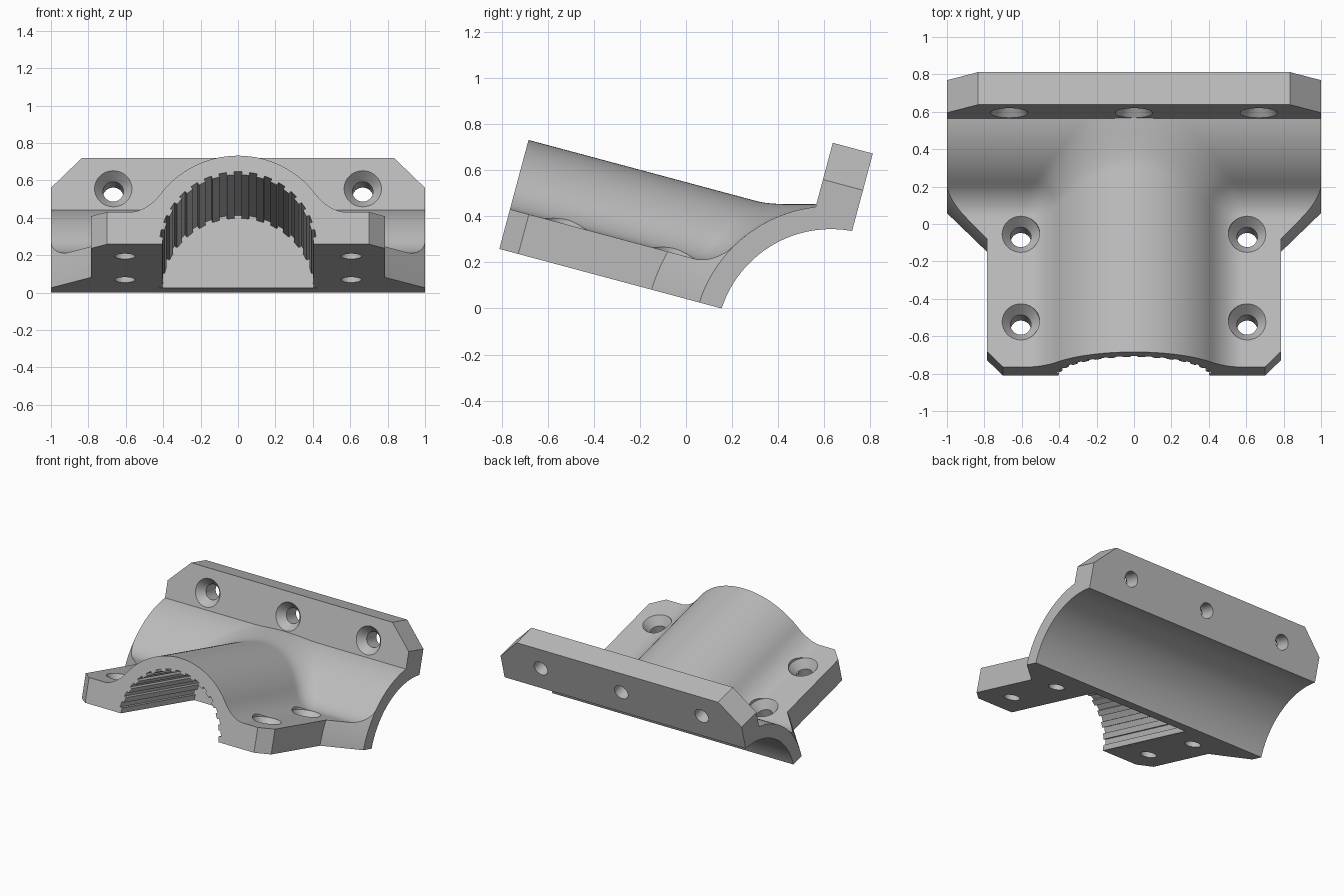
import bpy, bmesh, math
from mathutils import Matrix, Vector

if "Cube" in bpy.data.objects:
    bpy.data.objects.remove(bpy.data.objects["Cube"])

# Main sizes, in the part's own untilted frame
TILT = math.radians(-15)
PIPE_Y, PIPE_Z, PIPE_IN, PIPE_OUT = 0.499, -0.027, 0.5, 0.6
TUBE_Z, TUBE_OUT = -0.02, 0.51
FLANGE_TOP, FLANGE_X, FRONT = 0.178, 0.785, -1.0
PLATE_FRONT, PLATE_BACK, PLATE_TOP = 0.28, 0.46, 0.82
FILLET = 0.1

grey = bpy.data.materials.new("plain grey")
grey.use_nodes = True
colour = (0.5, 0.5, 0.5, 1)
grey.diffuse_color = colour
grey.node_tree.nodes["Principled BSDF"].inputs["Base Color"].default_value = colour


def finish(name, bm):
    bmesh.ops.recalc_face_normals(bm, faces=bm.faces)
    mesh = bpy.data.meshes.new(name)
    bm.to_mesh(mesh)
    bm.free()
    mesh.materials.append(grey)
    obj = bpy.data.objects.new(name, mesh)
    bpy.context.collection.objects.link(obj)
    return obj


def loft(name, rings, cyclic=False):
    """Skin closed rings of points; cap the ends unless the loft is cyclic."""
    bm = bmesh.new()
    loops = [[bm.verts.new(p) for p in ring] for ring in rings]
    n = len(loops[0])
    pairs = list(zip(loops, loops[1:])) + ([(loops[-1], loops[0])] if cyclic else [])
    for a, b in pairs:
        for i in range(n):
            j = (i + 1) % n
            bm.faces.new((a[i], a[j], b[j], b[i]))
    if not cyclic:
        bm.faces.new(loops[0])
        bm.faces.new(loops[-1])
    return finish(name, bm)


def circle(r, n):
    return [(r * math.cos(math.tau * i / n), r * math.sin(math.tau * i / n)) for i in range(n)]


def combine(target, tool, operation="DIFFERENCE"):
    tool.hide_render = True
    mod = target.modifiers.new("combine", "BOOLEAN")
    mod.operation, mod.solver, mod.object = operation, "EXACT", tool
    bpy.context.view_layer.objects.active = target
    bpy.ops.object.modifier_apply(modifier=mod.name)
    bpy.data.objects.remove(tool)


def round_union(a, b, r):
    """Join two distances with a circular fillet."""
    return max(r, min(a, b)) - math.hypot(max(r - a, 0), max(r - b, 0))


def top_height(x, y):
    """Height of the filleted tube, flange and cross pipe."""
    low, high = 0.0, 1.0
    for _ in range(24):
        z = (low + high) / 2
        tube = math.hypot(x, z - TUBE_Z) - TUBE_OUT
        pipe = math.hypot(y - PIPE_Y, z - PIPE_Z) - PIPE_OUT
        d = round_union(round_union(tube, z - FLANGE_TOP, FILLET), pipe, FILLET)
        low, high = (z, high) if d < 0 else (low, z)
    return low


# Body: each section runs along x, closed along the flat underside
NX, NY = 120, 80
sections = []
for j in range(NY + 1):
    y = FRONT + (PLATE_BACK - 0.03 - FRONT) * j / NY
    xs = [-1 + 2 * i / NX for i in range(NX + 1)]
    sections.append([(x, y, top_height(x, y)) for x in xs] + [(1, y, 0), (-1, y, 0)])
body = loft("pipe_tee_clamp", sections)

# Conical trim that narrows the cross pipe to the flange width
trim = [(FLANGE_X, PIPE_OUT + 1 - FLANGE_X), (1.05, PIPE_OUT - 0.05), (1.05, 3), (FLANGE_X, 3)]
for side in (-1, 1):
    rings = [[(side * x, PIPE_Y + r * c, PIPE_Z + r * s) for x, r in trim]
             for c, s in circle(1, 128)]
    combine(body, loft("side_trim", rings, cyclic=True))
    # Chamfered front corner of the flange
    corner = [(FLANGE_X - 0.185, FRONT - 0.1), (FLANGE_X + 0.1, FRONT - 0.1),
              (FLANGE_X + 0.1, FRONT + 0.185)]
    combine(body, loft("corner_trim", [[(side * x, y, z) for x, y in corner] for z in (-0.1, 0.5)]))

# Upright mounting plate with chamfered top corners
CH = 0.165
outline = [(-1, 0.3), (1, 0.3), (1, PLATE_TOP - CH), (1 - CH, PLATE_TOP),
           (CH - 1, PLATE_TOP), (-1, PLATE_TOP - CH)]
plate = loft("mounting_plate", [[(x, y, z) for x, z in outline] for y in (PLATE_FRONT, PLATE_BACK)])
combine(body, plate, "UNION")

# Hollow of the cross pipe
combine(body, loft("pipe_hollow", [[(x, PIPE_Y + a, PIPE_Z + b) for a, b in circle(PIPE_IN, 128)]
                                   for x in (-1.2, 1.2)]))

# Blind toothed bore of the tube
TEETH = 32
gear = []
for k in range(TEETH):
    for f, r in ((-0.25, 0.405), (-0.25, 0.422), (0.25, 0.422), (0.25, 0.405)):
        a = math.tau * (k + f) / TEETH
        gear.append((r * math.cos(a), TUBE_Z + r * math.sin(a)))
combine(body, loft("toothed_bore", [[(x, y, z) for x, z in gear] for y in (FRONT - 0.1, -0.1)]))


def screw_hole(origin, direction):
    """Through hole with a countersunk head recess."""
    turn = Vector((0, 0, 1)).rotation_difference(Vector(direction)).to_matrix()
    steps = [(-0.1, 0.1), (0, 0.1), (0.06, 0.055), (0.3, 0.055)]
    rings = [[Vector(origin) + turn @ Vector((a, b, h)) for a, b in circle(r, 40)] for h, r in steps]
    combine(body, loft("screw_hole", rings))


for x in (-0.605, 0.605):
    for y in (-0.75, -0.265):
        screw_hole((x, y, FLANGE_TOP), (0, 0, -1))
for x in (-0.667, 0, 0.667):
    screw_hole((x, PLATE_FRONT, 0.65), (0, 1, 0))

# Tilt the finished part and shade it
body.data.transform(Matrix.Translation((0, 0.155, 0)) @ Matrix.Rotation(TILT, 4, "X"))
bpy.ops.object.select_all(action="DESELECT")
body.select_set(True)
bpy.context.view_layer.objects.active = body
bpy.ops.object.shade_smooth_by_angle(angle=math.radians(30))
